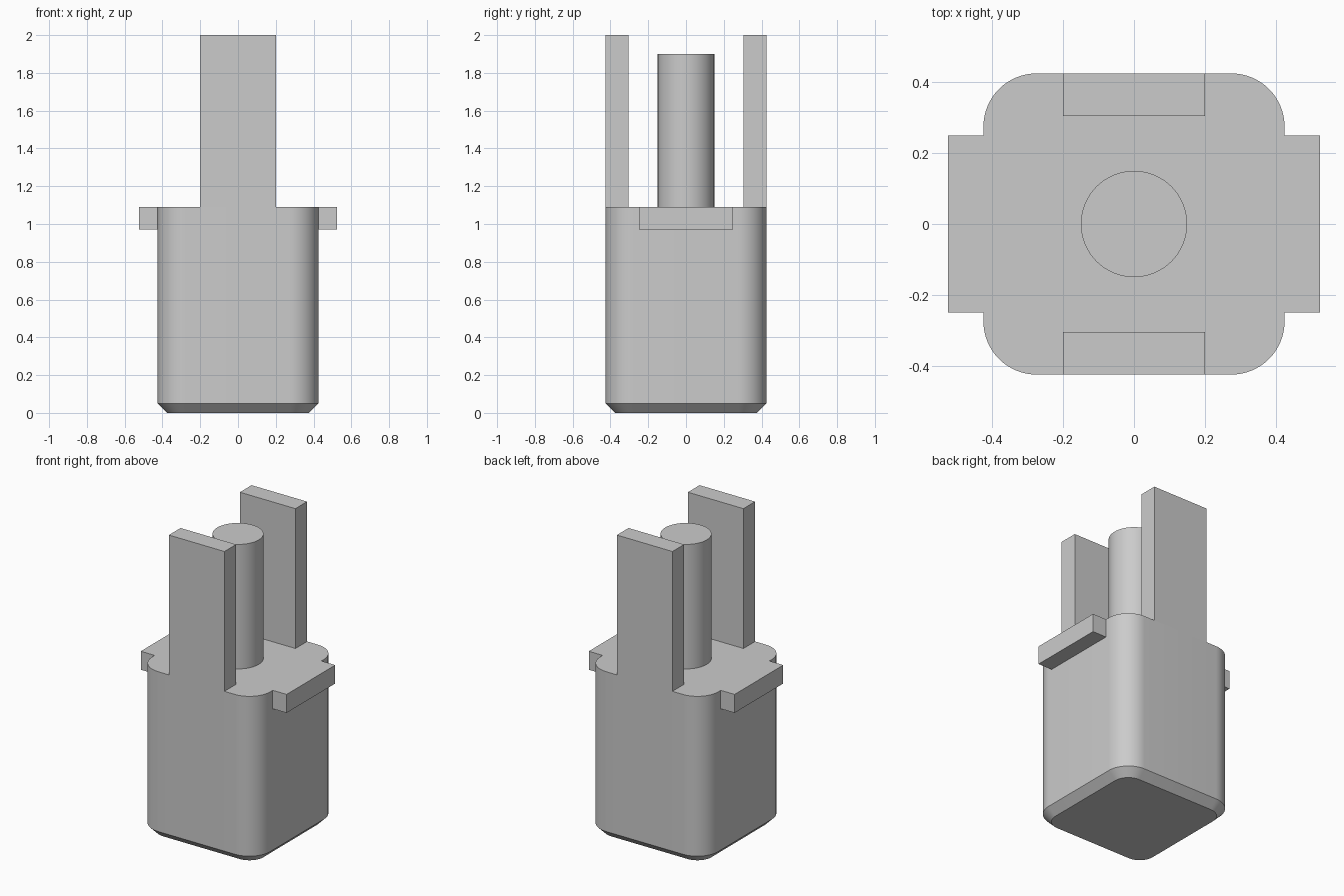
import bpy, bmesh, math

default = bpy.data.objects.get("Cube")
if default:
    bpy.data.objects.remove(default, do_unlink=True)

grey = bpy.data.materials.new("light_grey_plastic")
grey.use_nodes = True
COLOUR = (0.6, 0.6, 0.6, 1)
grey.diffuse_color = COLOUR
grey.node_tree.nodes["Principled BSDF"].inputs["Base Color"].default_value = COLOUR

HALF, CORNER, CHAMFER = 0.425, 0.15, 0.05
BODY_TOP = 1.09


def rounded_square(half, radius, steps=16):
    """Outline of a square with rounded corners, anticlockwise."""
    points = []
    for quarter in range(4):
        middle = math.radians(45 + 90 * quarter)
        cx = math.copysign(half - radius, math.cos(middle))
        cy = math.copysign(half - radius, math.sin(middle))
        for i in range(steps + 1):
            a = math.pi / 2 * (quarter + i / steps)
            points.append((cx + radius * math.cos(a), cy + radius * math.sin(a)))
    return points


def circle(radius, steps=64):
    return [(radius * math.cos(math.tau * i / steps),
             radius * math.sin(math.tau * i / steps)) for i in range(steps)]


def rectangle(x0, x1, y0, y1):
    return [(x0, y0), (x1, y0), (x1, y1), (x0, y1)]


def loft(name, sections):
    """Solid through matching outlines, each given as (z, points)."""
    bm = bmesh.new()
    rings = [[bm.verts.new((x, y, z)) for x, y in pts] for z, pts in sections]
    for low, high in zip(rings, rings[1:]):
        for i in range(len(low)):
            j = (i + 1) % len(low)
            bm.faces.new((low[i], low[j], high[j], high[i]))
    bm.faces.new(rings[0][::-1])
    bm.faces.new(rings[-1])
    mesh = bpy.data.meshes.new(name)
    bm.to_mesh(mesh)
    bm.free()
    mesh.materials.append(grey)
    obj = bpy.data.objects.new(name, mesh)
    bpy.context.collection.objects.link(obj)
    bpy.ops.object.select_all(action="DESELECT")
    obj.select_set(True)
    bpy.context.view_layer.objects.active = obj
    bpy.ops.object.shade_smooth_by_angle(angle=math.radians(30))
    return obj


# Block with rounded corners and a chamfered foot
outline = rounded_square(HALF, CORNER)
foot = rounded_square(HALF - CHAMFER, CORNER - CHAMFER)
loft("body", [(0, foot), (CHAMFER, outline), (BODY_TOP, outline)])

# Central round post
loft("centre_post", [(z, circle(0.15)) for z in (BODY_TOP, 1.9)])

# Upright prongs, flush with the front and back
for name, y0, y1 in (("front_prong", -HALF, -0.305), ("back_prong", 0.305, HALF)):
    loft(name, [(z, rectangle(-0.2, 0.2, y0, y1)) for z in (BODY_TOP, 2)])

# Side tabs, level with the top of the body
for name, x0, x1 in (("right_tab", -0.525, -HALF), ("left_tab", HALF, 0.525)):
    loft(name, [(z, rectangle(x0, x1, -0.25, 0.25)) for z in (0.97, BODY_TOP)])
